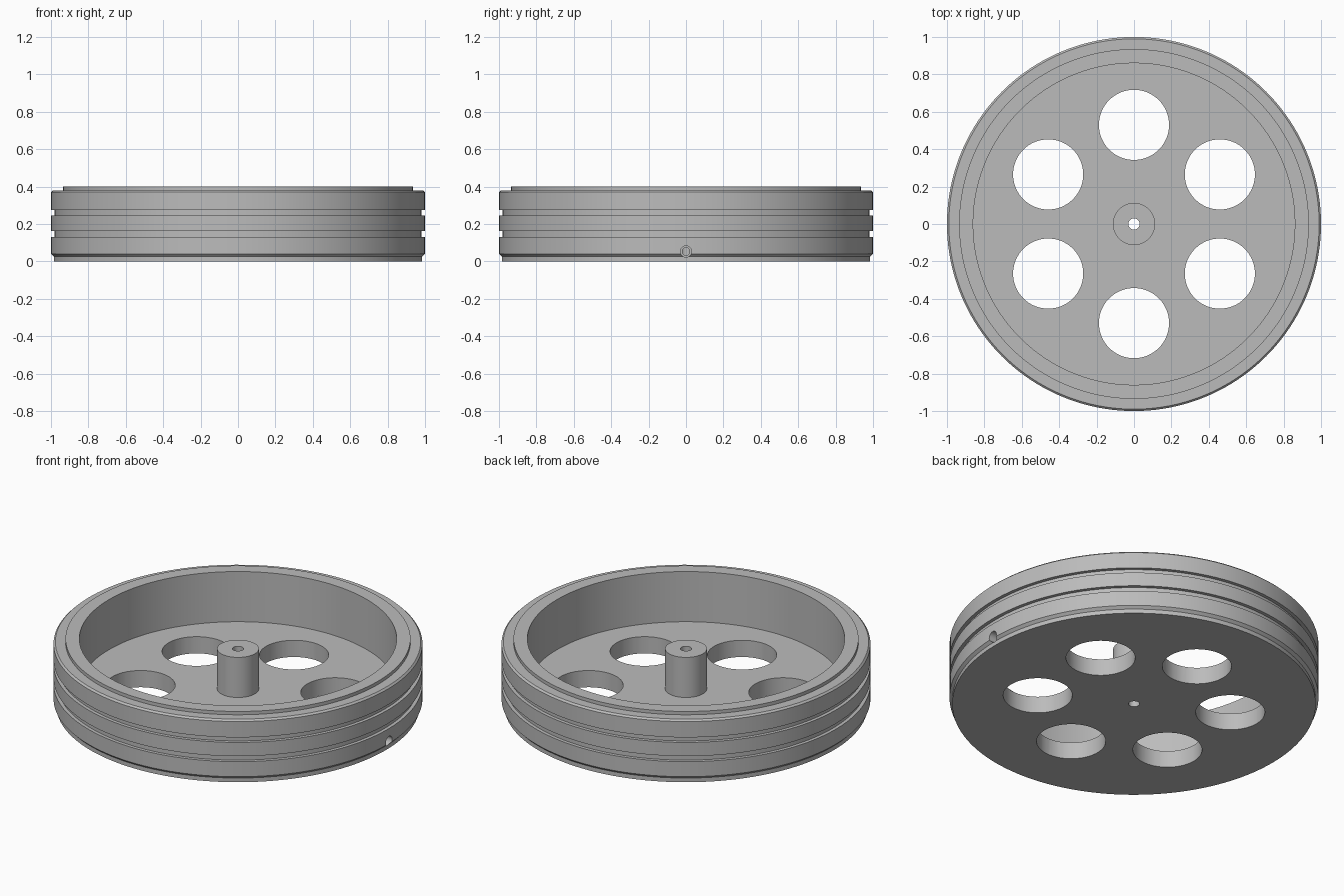
import bpy, bmesh, math
from mathutils import Matrix, Vector

if "Cube" in bpy.data.objects:
    bpy.data.objects.remove(bpy.data.objects["Cube"], do_unlink=True)

SEGMENTS = 160
FLOOR = 0.1

# Plain grey metal
metal = bpy.data.materials.new("grey_metal")
metal.use_nodes = True
grey = (0.5, 0.5, 0.5, 1)
metal.diffuse_color = grey
metal.node_tree.nodes["Principled BSDF"].inputs["Base Color"].default_value = grey


def make_object(name, bm):
    bmesh.ops.recalc_face_normals(bm, faces=bm.faces[:])
    mesh = bpy.data.meshes.new(name)
    bm.to_mesh(mesh)
    bm.free()
    mesh.materials.append(metal)
    obj = bpy.data.objects.new(name, mesh)
    bpy.context.collection.objects.link(obj)
    return obj


def groove(low, high, depth=0.02):
    return [(1, low), (1 - depth, low), (1 - depth, high), (1, high)]


# Wheel section as (radius, height): bore, base, grooved rim, lip, floor, hub
profile = [(0.03, 0), (0.985, 0), (0.985, 0.025), (1, 0.04)]
profile += groove(0.13, 0.163) + groove(0.245, 0.275)
profile += [(1, 0.37), (0.99, 0.38), (0.935, 0.38), (0.935, 0.4), (0.86, 0.4),
            (0.86, FLOOR), (0.113, FLOOR), (0.113, 0.34), (0.03, 0.34)]

bm = bmesh.new()
ring = [bm.verts.new((r, 0, z)) for r, z in profile]
edges = [bm.edges.new((a, b)) for a, b in zip(ring, ring[1:] + ring[:1])]
bmesh.ops.spin(bm, geom=ring + edges, cent=(0, 0, 0), axis=(0, 0, 1),
               angle=math.tau, steps=SEGMENTS, use_merge=True)
bmesh.ops.remove_doubles(bm, verts=bm.verts[:], dist=1e-5)
wheel = make_object("wheel", bm)


def cylinder(bm, radius, depth, matrix, sides):
    bmesh.ops.create_cone(bm, cap_ends=True, segments=sides, radius1=radius,
                          radius2=radius, depth=depth, matrix=matrix)


def cut(target, name, bm):
    cutter = make_object(name, bm)
    cutter.hide_render = True
    mod = target.modifiers.new(name, "BOOLEAN")
    mod.operation = "DIFFERENCE"
    mod.solver = "EXACT"
    mod.object = cutter
    bpy.context.view_layer.objects.active = target
    bpy.ops.object.modifier_apply(modifier=mod.name)
    bpy.data.objects.remove(cutter, do_unlink=True)


# Six round openings through the floor
bm = bmesh.new()
for i in range(6):
    spot = Matrix.Rotation(math.radians(30 + 60 * i), 4, "Z") @ Vector((0.53, 0, FLOOR / 2))
    cylinder(bm, 0.1875, 0.2, Matrix.Translation(spot), 64)
cut(wheel, "floor_opening_cutter", bm)

# Stepped set screw hole running from the left side to the bore
for radius, start in ((0.03, 0.9), (0.02, 0)):
    bm = bmesh.new()
    sideways = Matrix.Translation((start / 2 + 0.55, 0, 0.053)) @ Matrix.Rotation(math.pi / 2, 4, "Y")
    cylinder(bm, radius, 1.1 - start, sideways, 24)
    cut(wheel, "screw_hole_cutter", bm)

# Smooth round walls with crisp edges
bpy.ops.object.select_all(action="DESELECT")
wheel.select_set(True)
bpy.context.view_layer.objects.active = wheel
bpy.ops.object.shade_smooth_by_angle(angle=math.radians(25))
